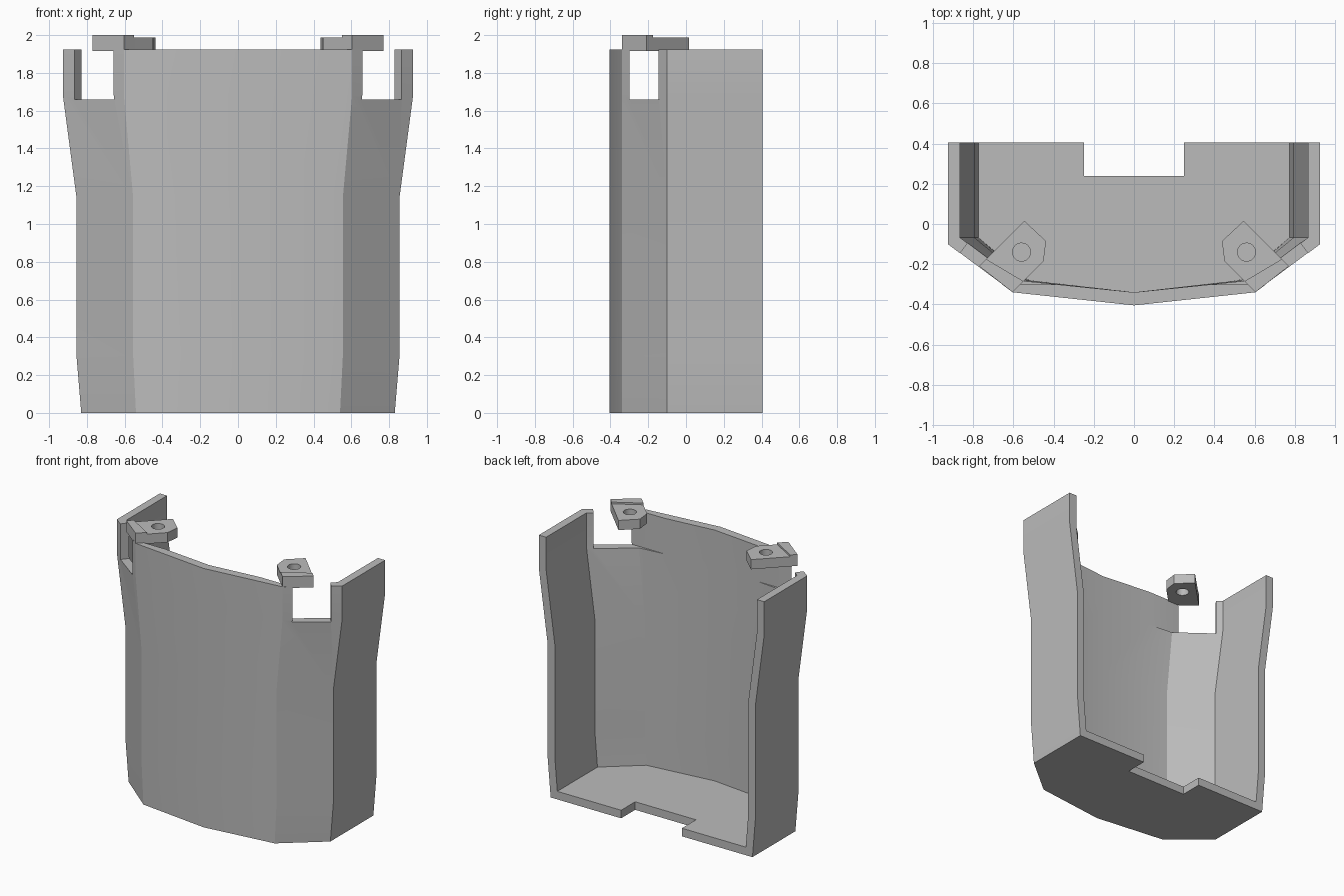
import bpy
import bmesh
import math

cube = bpy.data.objects.get("Cube")
if cube:
    bpy.data.objects.remove(cube, do_unlink=True)

grey = bpy.data.materials.new("light_grey")
grey.use_nodes = True
grey.diffuse_color = (0.5, 0.5, 0.5, 1)
grey.node_tree.nodes["Principled BSDF"].inputs["Base Color"].default_value = (0.5, 0.5, 0.5, 1)


def loft(name, rings):
    """Solid through stacked rings of (x, y, z) points."""
    bm = bmesh.new()
    loops = [[bm.verts.new(p) for p in ring] for ring in rings]
    n = len(loops[0])
    for low, high in zip(loops, loops[1:]):
        for i in range(n):
            j = (i + 1) % n
            bm.faces.new((low[i], low[j], high[j], high[i]))
    bm.faces.new(loops[0])
    bm.faces.new(loops[-1])
    bmesh.ops.recalc_face_normals(bm, faces=bm.faces)
    mesh = bpy.data.meshes.new(name)
    bm.to_mesh(mesh)
    bm.free()
    mesh.materials.append(grey)
    ob = bpy.data.objects.new(name, mesh)
    bpy.context.collection.objects.link(ob)
    return ob


def prism(name, outline, z0, z1, side=1):
    return loft(name, [[(side * x, y, z) for x, y in outline] for z in (z0, z1)])


def boolean(ob, other, operation):
    """Apply a boolean and remove the helper."""
    other.hide_render = True
    bpy.context.view_layer.objects.active = ob
    mod = ob.modifiers.new("cut", 'BOOLEAN')
    mod.operation = operation
    mod.solver = 'EXACT'
    mod.object = other
    bpy.ops.object.modifier_apply(modifier=mod.name)
    bpy.data.objects.remove(other, do_unlink=True)


def section(z, side_x, side_y, corner_x, corner_y, front_y, back_y):
    half = [(side_x, back_y), (side_x, side_y), (corner_x, corner_y)]
    pts = half + [(0, front_y)] + [(-x, y) for x, y in reversed(half)]
    return [(x, y, z) for x, y in pts]


# Flared shell: height, half width, front corner
LEVELS = [(0, 0.83, 0.54), (0.3, 0.855, 0.555), (1.14, 0.855, 0.555),
          (1.68, 0.927, 0.604), (1.925, 0.927, 0.604)]
WALL = 0.06
shell = loft("shell", [section(z, w, -0.1, c, -0.34, -0.405, 0.405) for z, w, c in LEVELS])

# Hollow, open at the back and top, leaving a floor
inner = [(WALL, 0.835, 0.543)] + LEVELS[1:-1] + [(2.2, 0.927, 0.604)]
boolean(shell, loft("hollow", [section(z, w - WALL, -0.067, c - 0.02, -0.28, -0.34, 0.6)
                               for z, w, c in inner]), 'DIFFERENCE')

# Floor notch at the back
boolean(shell, prism("floor_notch", [(-0.25, 0.24), (0.25, 0.24), (0.25, 0.6), (-0.25, 0.6)],
                     -0.1, 0.2), 'DIFFERENCE')

# Open slots in the slanted front corners
SLOT = [(0.35, -0.3), (0.93, -0.3), (0.93, -0.23), (0.79, -0.045), (0.35, -0.045)]
for side in (1, -1):
    boolean(shell, prism("slot", SLOT, 1.66, 2.1, side), 'DIFFERENCE')

# Screw tabs bridging the slots, with a raised outer lip
PLATE = [(0.77, -0.21), (0.604, -0.34), (0.545, -0.28), (0.45, -0.185), (0.438, -0.085), (0.545, 0.015)]
LIP = [(0.77, -0.21), (0.604, -0.34), (0.55, -0.285), (0.735, -0.175)]
parts = [shell]
for side, word in ((1, "left"), (-1, "right")):
    tab = prism(word + "_screw_tab", PLATE, 1.915, 1.987, side)
    boolean(tab, prism("lip", LIP, 1.915, 2.0, side), 'UNION')
    circle = [(0.56 + 0.045 * math.cos(a * math.pi / 12), -0.14 + 0.045 * math.sin(a * math.pi / 12))
              for a in range(24)]
    boolean(tab, prism("screw_hole", circle, 1.8, 2.1, side), 'DIFFERENCE')
    parts.append(tab)

# Soft shading over the gentle bends
for ob in parts:
    bpy.ops.object.select_all(action='DESELECT')
    ob.select_set(True)
    bpy.context.view_layer.objects.active = ob
    bpy.ops.object.shade_smooth_by_angle(angle=math.radians(20))
